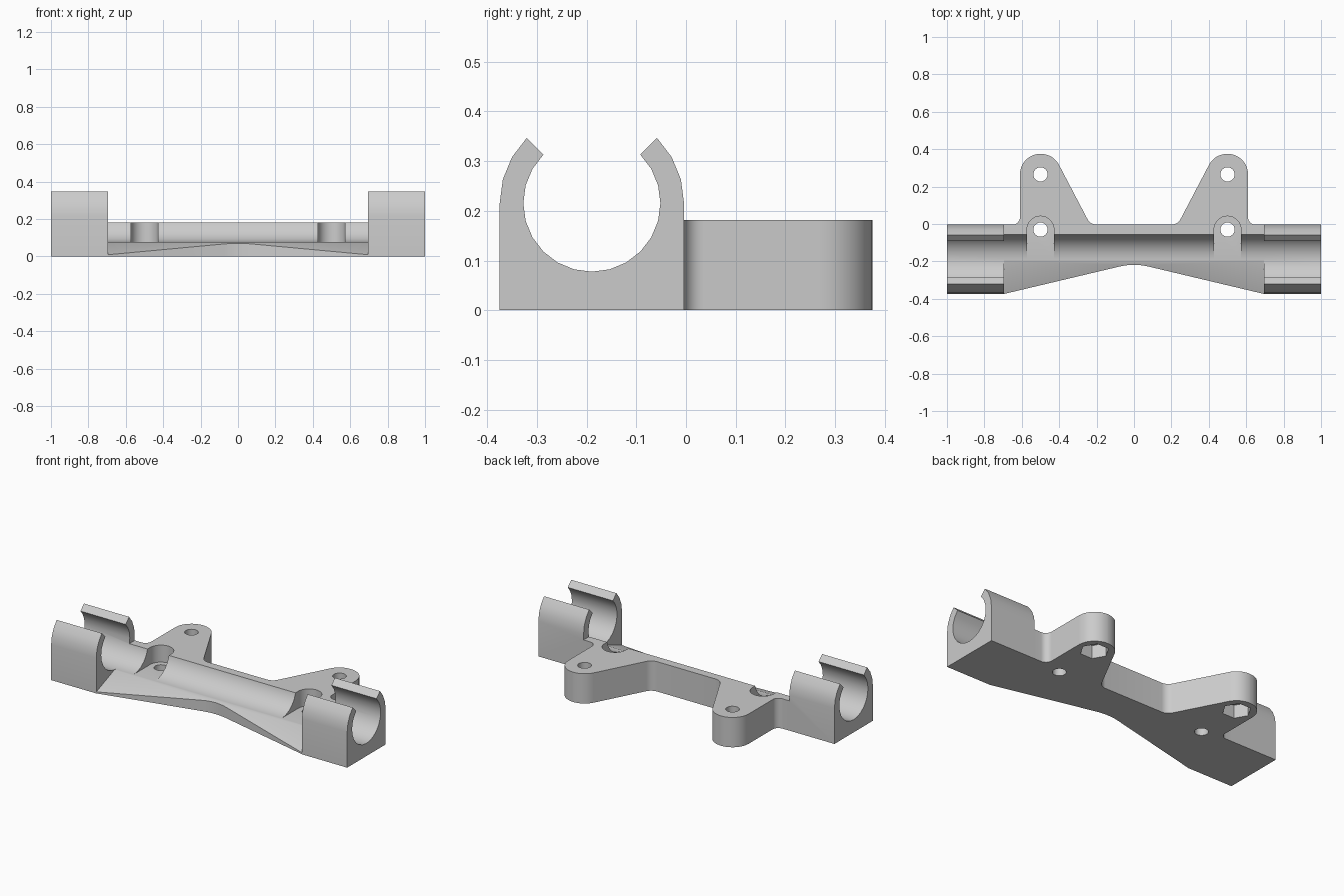
import bpy, bmesh
from math import sin, cos, tan, radians
from mathutils import Vector

old = bpy.data.objects.get("Cube")
if old:
    bpy.data.objects.remove(old, do_unlink=True)

gray = bpy.data.materials.new("light gray plastic")
gray.use_nodes = True
gray.diffuse_color = (0.6, 0.6, 0.6, 1)
gray.node_tree.nodes["Principled BSDF"].inputs["Base Color"].default_value = (0.6, 0.6, 0.6, 1)

ROD_Y, ROD_Z = -0.1895, 0.2155     # rod axis
R_IN, R_OUT = 0.138, 0.1855
CLIP_X = 0.695
BACK = ROD_Y + R_OUT
TOP = 0.182
HOLE_X, LUG_Y, SLOT_Y = 0.5, 0.265, -0.03


def prism(name, outline, lo, hi, axis="z"):
    """Extrude a closed 2D outline along z (outline is x, y) or x (outline is y, z)."""
    bm = bmesh.new()
    place = (lambda a, b, t: (a, b, t)) if axis == "z" else (lambda a, b, t: (t, a, b))
    face = bm.faces.new([bm.verts.new(place(a, b, lo)) for a, b in outline])
    new = bmesh.ops.extrude_face_region(bm, geom=[face])["geom"]
    shift = Vector(place(0, 0, hi - lo))
    bmesh.ops.translate(bm, verts=[v for v in new if isinstance(v, bmesh.types.BMVert)], vec=shift)
    # The starting face stays behind as the second cap
    if not face.is_valid or len(bm.faces) < len(outline) + 2:
        bm.faces.new([v for v in bm.verts][:len(outline)])
    bmesh.ops.recalc_face_normals(bm, faces=bm.faces)
    mesh = bpy.data.meshes.new(name)
    bm.to_mesh(mesh)
    bm.free()
    mesh.materials.append(gray)
    obj = bpy.data.objects.new(name, mesh)
    bpy.context.collection.objects.link(obj)
    return obj


def arc(cx, cy, r, start, end, steps):
    angles = [radians(start + (end - start) * i / steps) for i in range(steps + 1)]
    return [(cx + r * cos(a), cy + r * sin(a)) for a in angles]


def circle(cx, cy, r, n):
    return arc(cx, cy, r, 0, 360, n)[:-1]


def rounded(corners, steps=8):
    """Polygon of (x, y, radius) corners, with true circular fillets."""
    out = []
    for i, (x, y, r) in enumerate(corners):
        p = Vector((x, y))
        if r == 0:
            out.append((x, y))
            continue
        a = (Vector(corners[i - 1][:2]) - p).normalized()
        b = (Vector(corners[(i + 1) % len(corners)][:2]) - p).normalized()
        half = a.angle(b) / 2
        centre = p + (a + b).normalized() * (r / sin(half))
        t = r / tan(half)
        start, end = p + a * t - centre, p + b * t - centre
        full = start.angle(end)
        for k in range(steps + 1):
            f = k / steps
            v = (start * sin((1 - f) * full) + end * sin(f * full)) / sin(full)
            out.append(tuple(centre + v))
    return out


def combine(target, other, operation):
    mod = target.modifiers.new(operation.title(), "BOOLEAN")
    mod.operation, mod.solver, mod.object = operation, "EXACT", other
    bpy.context.view_layer.objects.active = target
    bpy.ops.object.modifier_apply(modifier=mod.name)
    bpy.data.objects.remove(other, do_unlink=True)


# Central bridge with two mounting lugs and a waisted front edge
half = [(CLIP_X, -0.374, 0), (CLIP_X, BACK, 0), (0.61, BACK, 0.04),
        (0.61, 0.375, 0.109), (0.432, 0.375, 0.109), (0.233, BACK, 0.058)]
plan = [(0, -0.209, 0.34)] + half + [(-x, y, r) for x, y, r in reversed(half)]
body = prism("rod_holder", rounded(plan), 0, TOP)

# Rod trough and the sloping front apron
apron = [(-0.45, 0.5), (-0.45, -0.0205), (-0.2, 0.0772)]
trough = arc(ROD_Y, ROD_Z, R_IN, 270, 360, 6)
combine(body, prism("trough_cutter", apron + trough + [(ROD_Y + R_IN, 0.5)], -0.8, 0.8, "x"), "DIFFERENCE")

for side in (-1, 1):
    x = side * HOLE_X
    # Screw head slot, screw holes and hexagonal nut pocket
    slot = arc(x, SLOT_Y, 0.072, 0, 180, 16) + [(x - 0.072, -0.24), (x + 0.072, -0.24)]
    combine(body, prism("slot_cutter", slot, 0.078, 0.5), "DIFFERENCE")
    for y in (SLOT_Y, LUG_Y):
        combine(body, prism("hole_cutter", circle(x, y, 0.038, 24), -0.1, 0.5), "DIFFERENCE")
    combine(body, prism("nut_cutter", circle(x, LUG_Y, 0.08, 6), -0.1, 0.08), "DIFFERENCE")

for side in (-1, 1):
    # Open snap clip at each end
    clip = [(ROD_Y - R_OUT, 0), (BACK, 0)]
    clip += arc(ROD_Y, ROD_Z, R_OUT, 0, 45, 3)
    clip += arc(ROD_Y, ROD_Z, R_IN, 45, -225, 18)
    clip += arc(ROD_Y, ROD_Z, R_OUT, 135, 180, 3)
    lo, hi = sorted((side * CLIP_X, side))
    combine(body, prism("end_clip", clip, lo, hi, "x"), "UNION")

bpy.ops.object.select_all(action="DESELECT")
body.select_set(True)
bpy.context.view_layer.objects.active = body
bpy.ops.object.shade_smooth_by_angle(angle=radians(20))
